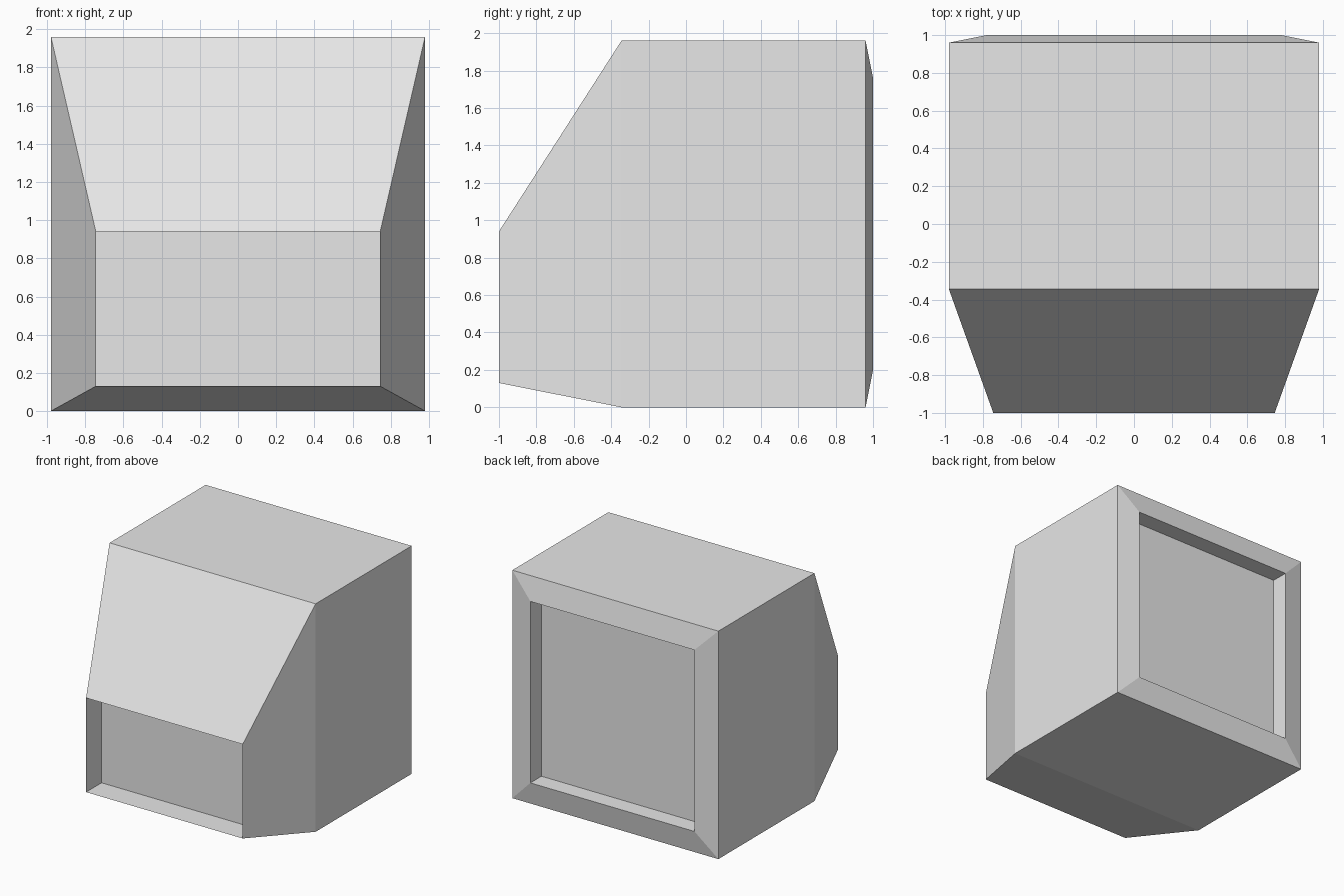
import bpy
import bmesh

cube = bpy.data.objects.get("Cube")
if cube:
    bpy.data.objects.remove(cube, do_unlink=True)

# Material
grey = bpy.data.materials.new("light_grey")
grey.use_nodes = True
colour = (0.8, 0.8, 0.8, 1)
grey.diffuse_color = colour
grey.node_tree.nodes["Principled BSDF"].inputs["Base Color"].default_value = colour

# Rectangular sections from front to back: y, half width, bottom z, top z
SECTIONS = [
    (-0.79, 0.745, 0.13, 0.94),   # front recess floor
    (-1.00, 0.745, 0.13, 0.94),   # front opening
    (-0.345, 0.98, 0.0, 1.96),    # end of front taper
    (0.96, 0.98, 0.0, 1.96),      # back edge of body
    (1.00, 0.78, 0.2, 1.76),      # back rim
    (0.85, 0.78, 0.2, 1.76),      # back recess floor
]

bm = bmesh.new()
rings = []
for y, w, low, high in SECTIONS:
    corners = [(-w, low), (w, low), (w, high), (-w, high)]
    rings.append([bm.verts.new((x, y, z)) for x, z in corners])

# Walls between neighbouring sections
for a, b in zip(rings, rings[1:]):
    for i in range(4):
        j = (i + 1) % 4
        bm.faces.new((a[i], a[j], b[j], b[i]))

# Recessed front and back panels
bm.faces.new(rings[0])
bm.faces.new(rings[-1][::-1])
bmesh.ops.recalc_face_normals(bm, faces=bm.faces)

mesh = bpy.data.meshes.new("housing")
bm.to_mesh(mesh)
bm.free()
mesh.materials.append(grey)
housing = bpy.data.objects.new("housing", mesh)
bpy.context.collection.objects.link(housing)
